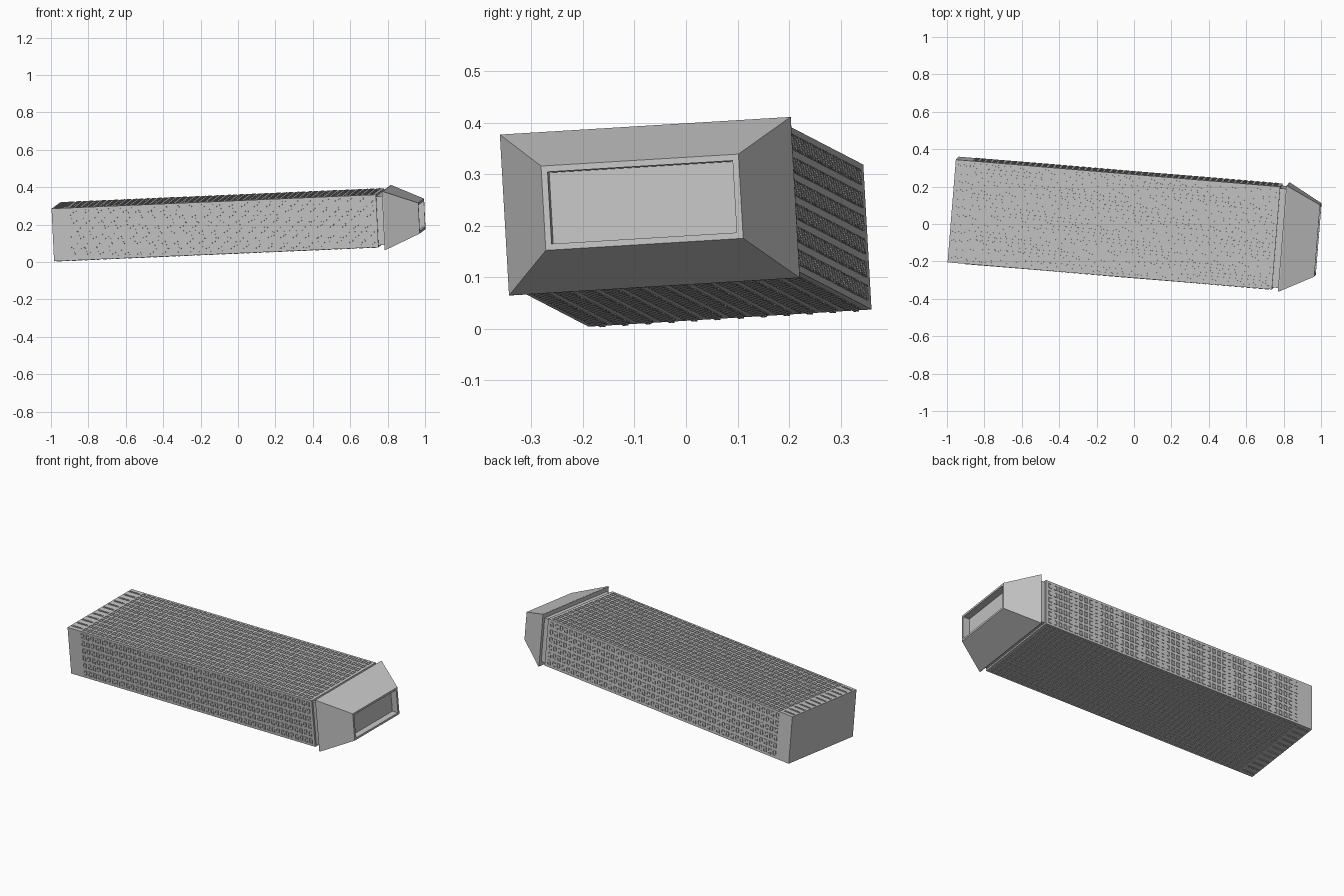
import bpy, bmesh
from mathutils import Matrix, Vector

if "Cube" in bpy.data.objects:
    bpy.data.objects.remove(bpy.data.objects["Cube"])

# Local frame: x runs up the tower, y across the wide side, z through the depth
L = Vector((0.9956, -0.083, 0.043)).normalized()
W = Vector((0.085, 0.9945, 0.0606))
W = (W - L * W.dot(L)).normalized()
H = L.cross(W)
PLACE = Matrix((L, W, H)).transposed().to_4x4()
PLACE.translation = Vector((-0.968, 0.0775, 0.1615))

BODY_LEN, BODY_W, BODY_D = 1.742, 0.552, 0.282

concrete = bpy.data.materials.new("concrete grey")
concrete.diffuse_color = (0.56, 0.56, 0.56, 1)
concrete.use_nodes = True
concrete.node_tree.nodes["Principled BSDF"].inputs["Base Color"].default_value = concrete.diffuse_color


def finish(name, bm):
    """Turn a bmesh into a placed, flat shaded object."""
    bmesh.ops.recalc_face_normals(bm, faces=bm.faces)
    mesh = bpy.data.meshes.new(name)
    bm.to_mesh(mesh)
    bm.free()
    mesh.materials.append(concrete)
    obj = bpy.data.objects.new(name, mesh)
    obj.matrix_world = PLACE
    bpy.context.collection.objects.link(obj)
    return obj


def loft(bm, sections):
    """Closed solid through rectangles given as (x, width, depth)."""
    loops = [[bm.verts.new((x, a * w / 2, b * d / 2))
              for a, b in ((-1, -1), (1, -1), (1, 1), (-1, 1))]
             for x, w, d in sections]
    for p, q in zip(loops, loops[1:]):
        for i in range(4):
            j = (i + 1) % 4
            bm.faces.new((p[i], p[j], q[j], q[i]))
    bm.faces.new(loops[0])
    bm.faces.new(loops[-1])


def solid(name, sections):
    bm = bmesh.new()
    loft(bm, sections)
    return finish(name, bm)


# Main block and the narrow joint under the roof
solid("tower_block", [(0, BODY_W, BODY_D), (BODY_LEN, BODY_W, BODY_D)])
solid("roof_joint", [(BODY_LEN - 0.01, 0.532, 0.262), (1.785, 0.532, 0.262)])

# Sloped roof with a sunken deck behind a parapet
solid("sloped_roof", [(1.775, 0.567, 0.313), (1.781, 0.567, 0.313),
                      (1.96, 0.385, 0.164), (1.96, 0.361, 0.140),
                      (1.92, 0.361, 0.140)])


def wall_point(side, x, t, h):
    """Point on a wall: t across it, h out from it."""
    axis, sign = side
    if axis == "z":
        return (x, t, sign * (BODY_D / 2 + h))
    return (x, sign * (BODY_W / 2 + h), t)


def frame(bm, side, x, t, length, width, rim=0.004, out=0.003):
    """Raised rectangular window surround."""
    rings = []
    for inset, h in ((0, -0.001), (0, out), (rim, out), (rim, -0.001)):
        a, b = length / 2 - inset, width / 2 - inset
        rings.append([bm.verts.new(wall_point(side, x + u * a, t + v * b, h))
                      for u, v in ((-1, -1), (1, -1), (1, 1), (-1, 1))])
    for k in range(4):
        p, q = rings[k], rings[(k + 1) % 4]
        for i in range(4):
            j = (i + 1) % 4
            bm.faces.new((p[i], p[j], q[j], q[i]))


# Window grids on all four long walls
WALLS = {"broad_wall_windows_upper": (("z", 1), 12),
         "broad_wall_windows_lower": (("z", -1), 12),
         "side_wall_windows_front": (("y", -1), 6),
         "side_wall_windows_back": (("y", 1), 6)}
COLUMNS, PITCH, ROW = 49, 0.0335, 0.045
for name, (side, rows) in WALLS.items():
    bm = bmesh.new()
    for r in range(rows):
        t = (r - (rows - 1) / 2) * ROW
        for c in range(COLUMNS):
            frame(bm, side, 0.105 + c * PITCH, t, 0.021, 0.03)
    finish(name, bm)

# Slim upright louvres at the foot of the broad walls
for name, sign in (("foot_louvres_upper", 1), ("foot_louvres_lower", -1)):
    bm = bmesh.new()
    for r in range(12):
        frame(bm, ("z", sign), 0.045, (r - 5.5) * ROW, 0.07, 0.010, rim=0.003)
    finish(name, bm)
